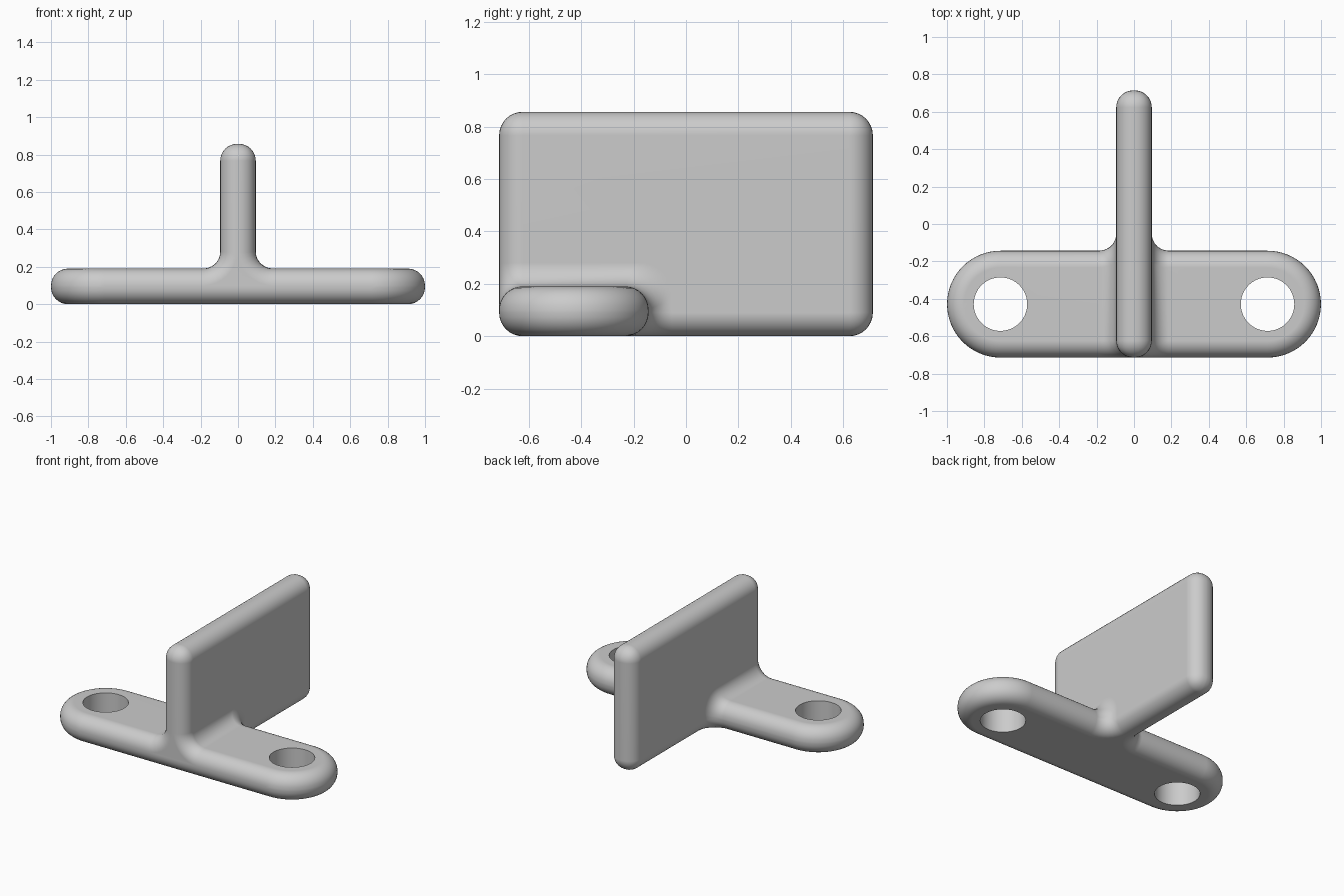
import bpy, bmesh, math

if "Cube" in bpy.data.objects:
    bpy.data.objects.remove(bpy.data.objects["Cube"])

H = 0.095                 # half thickness of the fin
Y0, Y1, Y2 = -0.714, -0.143, 0.714   # front, back of base, back of fin
T, TOP = 0.19, 0.857      # base thickness, fin height
CX, CY, R = 0.714, (Y0 + Y1) / 2, (Y1 - Y0) / 2
FILLET, SEG, ARC = 0.09, 8, 32

grey = bpy.data.materials.new("grey")
grey.diffuse_color = (0.6, 0.6, 0.6, 1)
grey.use_nodes = True
grey.node_tree.nodes["Principled BSDF"].inputs["Base Color"].default_value = grey.diffuse_color

bm = bmesh.new()


def face(points):
    bm.faces.new([bm.verts.new(p) for p in points])


# Rounded end of the base, from front to back
arc = [(CX + R * math.cos(a), CY + R * math.sin(a))
       for a in [-math.pi / 2 + math.pi * i / ARC for i in range(ARC + 1)]]

# Base wings and fin sides, mirrored
for s in (1, -1):
    face([(s * x, y, T) for x, y in [(H, Y0)] + arc + [(H, Y1)]])
    wall = arc + [(H, Y1)]
    for (xa, ya), (xb, yb) in zip(wall, wall[1:]):
        face([(s * xa, ya, 0), (s * xb, yb, 0), (s * xb, yb, T), (s * xa, ya, T)])
    face([(s * H, y, z) for y, z in
          [(Y0, T), (Y1, T), (Y1, 0), (Y2, 0), (Y2, TOP), (Y0, TOP)]])

# Shared underside, T-shaped front, back and top of the fin
half = arc + [(H, Y1), (H, Y2)]
face([(x, y, 0) for x, y in half] + [(-x, y, 0) for x, y in reversed(half)])
front = [(CX, 0), (CX, T), (H, T), (H, TOP)]
face([(x, Y0, z) for x, z in front] + [(-x, Y0, z) for x, z in reversed(front)])
face([(-H, Y2, 0), (H, Y2, 0), (H, Y2, TOP), (-H, Y2, TOP)])
face([(-H, Y0, TOP), (H, Y0, TOP), (H, Y2, TOP), (-H, Y2, TOP)])
bmesh.ops.remove_doubles(bm, verts=bm.verts, dist=1e-4)
bmesh.ops.recalc_face_normals(bm, faces=bm.faces)


def bevel(edges):
    bmesh.ops.bevel(bm, geom=edges, offset=FILLET, offset_type='OFFSET', segments=SEG,
                    profile=0.5, affect='EDGES', clamp_overlap=False)


# Hollow fillets where the fin meets the base
bevel([e for e in bm.edges if e.calc_face_angle_signed() < -0.5])
bm.normal_update()


def in_corner(v):
    x, y, z = v.co
    return (abs(x) < H + FILLET + 0.005 and Y1 - 0.005 < y < Y1 + FILLET + 0.005
            and T - 0.005 < z < T + FILLET + 0.005)


# Rounded outer edges, including the crease running up the fillet corner
bevel([e for e in bm.edges if e.calc_face_angle_signed() > 0.5
       or all(in_corner(v) for v in e.verts)])
bmesh.ops.recalc_face_normals(bm, faces=bm.faces)

mesh = bpy.data.meshes.new("bracket")
bm.to_mesh(mesh)
bm.free()
bracket = bpy.data.objects.new("bracket", mesh)
bpy.context.collection.objects.link(bracket)
mesh.materials.append(grey)

# Screw holes
for s, name in ((1, "right_hole_cutter"), (-1, "left_hole_cutter")):
    bpy.ops.mesh.primitive_cylinder_add(vertices=64, radius=0.143, depth=0.6,
                                        location=(s * CX, CY, T / 2))
    cutter = bpy.context.object
    cutter.name = name
    cutter.data.materials.append(grey)
    cutter.hide_render = True
    cutter.hide_viewport = True
    cut = bracket.modifiers.new(name, 'BOOLEAN')
    cut.operation, cut.solver, cut.object = 'DIFFERENCE', 'EXACT', cutter
    bpy.ops.object.select_all(action='DESELECT')
    bpy.context.view_layer.objects.active = bracket
    bracket.select_set(True)
    bpy.ops.object.modifier_apply(modifier=name)
    bpy.data.objects.remove(cutter)

bpy.ops.object.shade_smooth_by_angle(angle=math.radians(35))
weighted = bracket.modifiers.new("even_shading", 'WEIGHTED_NORMAL')
weighted.keep_sharp = True
